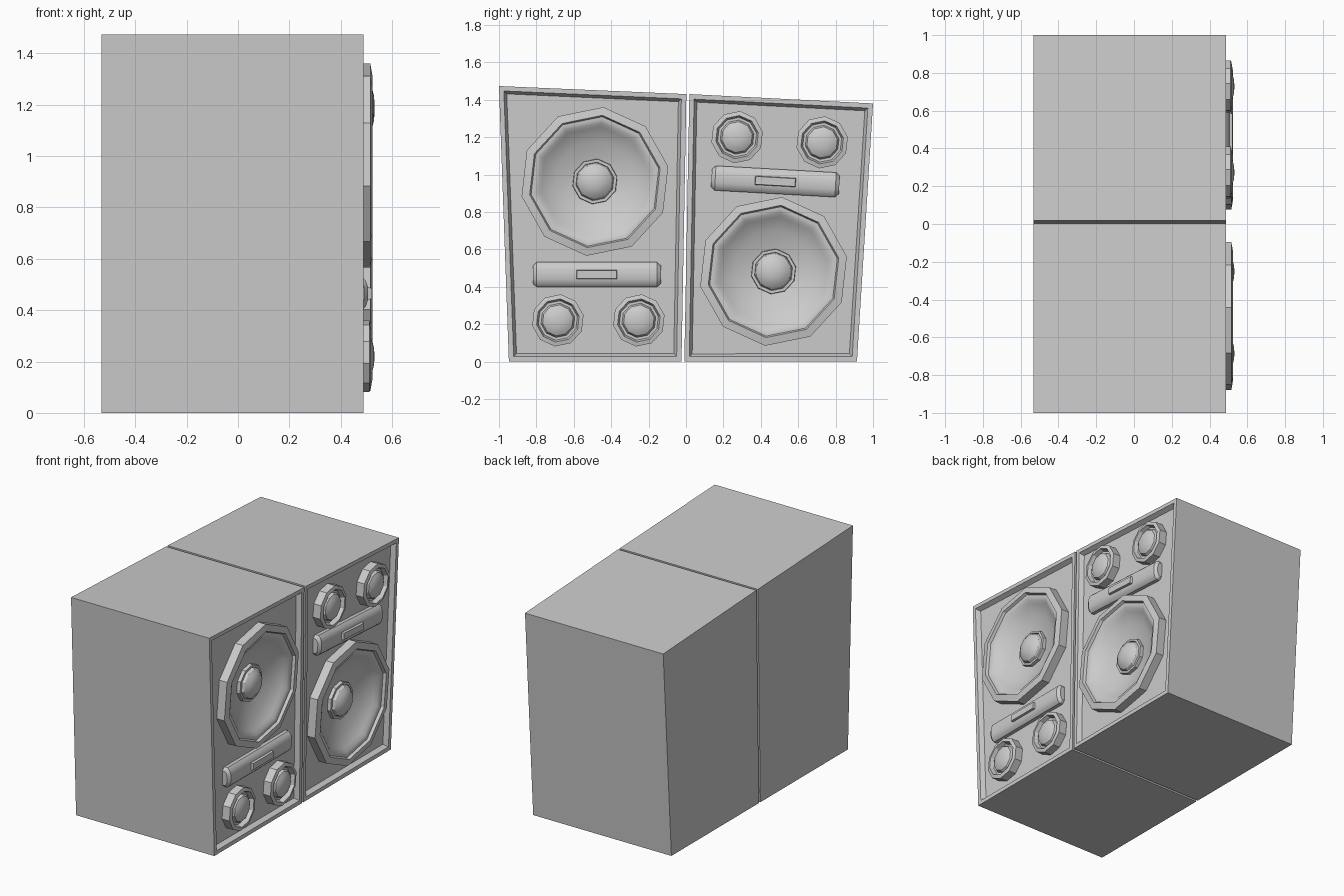
import bpy, bmesh, math
from mathutils import Vector

if "Cube" in bpy.data.objects:
    bpy.data.objects.remove(bpy.data.objects["Cube"])

SIDES = 10
BACK, FRONT, PANEL = -0.532, 0.488, 0.458   # x of cabinet back, rim and recessed panel
PHASE = math.radians(83.5)                  # first corner of every round driver


def finish(bm, name, smooth=True):
    bmesh.ops.recalc_face_normals(bm, faces=bm.faces)
    mesh = bpy.data.meshes.new(name)
    bm.to_mesh(mesh)
    bm.free()
    ob = bpy.data.objects.new(name, mesh)
    bpy.context.collection.objects.link(ob)
    if smooth:
        bpy.ops.object.select_all(action='DESELECT')
        ob.select_set(True)
        bpy.context.view_layer.objects.active = ob
        bpy.ops.object.shade_smooth_by_angle(angle=math.radians(30))
    return ob


def ring(bm, r, x, y, z):
    return [bm.verts.new((x, y + r * math.cos(PHASE + i * math.tau / SIDES),
                          z + r * math.sin(PHASE + i * math.tau / SIDES)))
            for i in range(SIDES)]


def bridge(bm, a, b):
    n = len(a)
    for i in range(n):
        bm.faces.new((a[i], a[(i + 1) % n], b[(i + 1) % n], b[i]))


def lathe(name, profile, y, z):
    """Revolve (radius, x) points about an axis along x, closed by a tip."""
    bm = bmesh.new()
    rings = [ring(bm, r, x, y, z) for r, x in profile[:-1]]
    for a, b in zip(rings, rings[1:]):
        bridge(bm, a, b)
    tip = bm.verts.new((profile[-1][1], y, z))
    last = rings[-1]
    for i in range(SIDES):
        bm.faces.new((last[i], last[(i + 1) % SIDES], tip))
    return finish(bm, name)


def dome(r, base, height):
    return [(r * math.cos(a), base + height * math.sin(a))
            for a in (math.pi / 2 * k / 4 for k in range(5))]


def cabinet(name, corners, woofer):
    """Tapered box with a recessed baffle, opened behind the woofer cone."""
    bm = bmesh.new()
    back = [bm.verts.new((BACK, y, z)) for y, z in corners]
    front = [bm.verts.new((FRONT, y, z)) for y, z in corners]
    bridge(bm, back, front)
    bm.faces.new(back[::-1])
    face = bm.faces.new(front)
    bm.normal_update()
    bmesh.ops.inset_individual(bm, faces=[face], thickness=0.037)
    bmesh.ops.inset_individual(bm, faces=[face], thickness=0.022)
    for v in face.verts:
        v.co.x = PANEL
    edges = list(face.edges)
    bmesh.ops.delete(bm, geom=[face], context='FACES_ONLY')
    hole = ring(bm, 0.37, PANEL, *woofer)
    edges += [bm.edges.new((hole[i], hole[(i + 1) % SIDES])) for i in range(SIDES)]
    bmesh.ops.triangle_fill(bm, use_beauty=True, use_dissolve=False, edges=edges,
                            normal=Vector((1, 0, 0)))
    return finish(bm, name, smooth=False)


def port_bar(name, y, z, tilt):
    """Faceted rounded bar with chamfered ends."""
    section = [(-0.066, PANEL), (-0.066, 0.482), (-0.052, 0.497), (-0.026, 0.506),
               (0.026, 0.506), (0.052, 0.497), (0.066, 0.482), (0.066, PANEL)]
    bm = bmesh.new()
    loops = []
    for along, s in ((-0.342, 0.72), (-0.322, 1), (0.322, 1), (0.342, 0.72)):
        loops.append([bm.verts.new((PANEL + (px - PANEL) * s, along, pz * s))
                      for pz, px in section])
    for a, b in zip(loops, loops[1:]):
        bridge(bm, a, b)
    bm.faces.new(loops[0])
    bm.faces.new(loops[-1])
    bar = finish(bm, name)
    # raised plate in the middle of the bar
    bm = bmesh.new()
    bmesh.ops.create_cube(bm, size=1)
    for v in bm.verts:
        k = 0.006 if v.co.x > 0 else 0
        v.co = (0.521 if v.co.x > 0 else 0.49,
                math.copysign(0.112 - k, v.co.y), math.copysign(0.027 - k, v.co.z))
    plate = finish(bm, name + "_plate", smooth=False)
    for ob in (bar, plate):
        ob.location = (0, y, z)
        ob.rotation_euler.x = tilt


# driver profiles: surround, cone, hub ring, dome
WOOFER = [(0.40, PANEL - 0.01), (0.40, 0.515), (0.356, 0.523), (0.348, 0.505),
          (0.335, 0.505), (0.315, 0.498), (0.295, 0.480), (0.22, 0.440),
          (0.122, 0.415), (0.120, 0.438), (0.104, 0.438)] + dome(0.102, 0.432, 0.055)
TWEETER = [(0.14, PANEL - 0.005), (0.14, 0.512), (0.116, 0.518), (0.106, 0.490),
           (0.092, 0.490)] + dome(0.090, 0.498, 0.034)

SPEAKERS = {
    "left": dict(
        corners=[(-0.947, 0), (-0.024, 0), (0.002, 1.43), (-1.0, 1.473)],
        woofer=(-0.487, 0.963), bar=(-0.477, 0.465, 0),
        tweeters=[(-0.685, 0.22), (-0.252, 0.22)]),
    "right": dict(
        corners=[(-0.009, 0), (0.914, 0), (1.0, 1.38), (0.018, 1.43)],
        woofer=(0.468, 0.482), bar=(0.478, 0.963, math.radians(-3.2)),
        tweeters=[(0.273, 1.20), (0.728, 1.172)]),
}

for side, s in SPEAKERS.items():
    cabinet(side + "_cabinet", s["corners"], s["woofer"])
    lathe(side + "_woofer", WOOFER, *s["woofer"])
    port_bar(side + "_port_bar", *s["bar"])
    for i, pos in enumerate(s["tweeters"], 1):
        lathe(f"{side}_tweeter_{i}", TWEETER, *pos)
